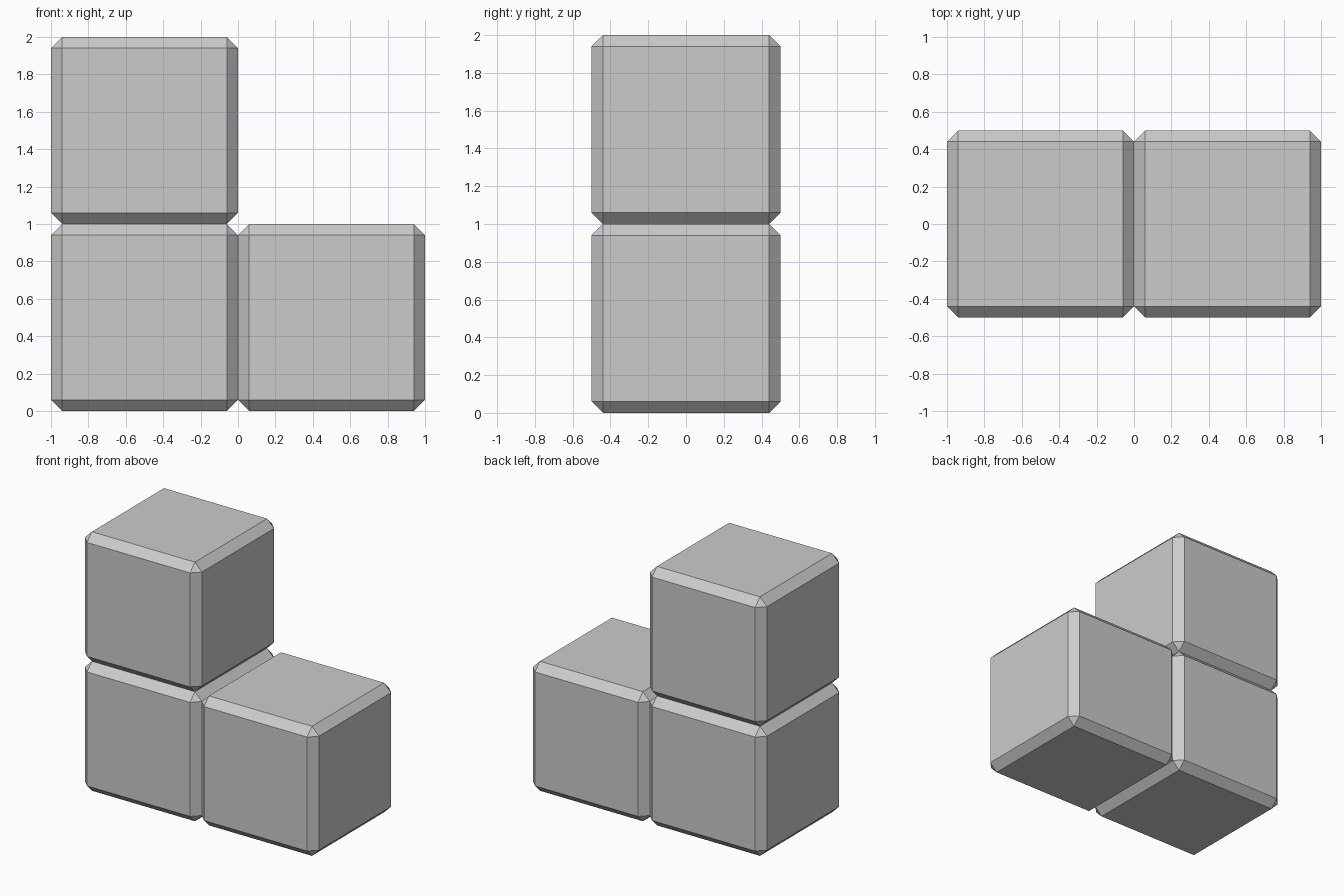
import bpy

if "Cube" in bpy.data.objects:
    bpy.data.objects.remove(bpy.data.objects["Cube"])

CHAMFER = 0.06


def chamfered_cube(name, location):
    bpy.ops.mesh.primitive_cube_add(size=1, location=location)
    cube = bpy.context.object
    cube.name = name
    bevel = cube.modifiers.new("chamfer", 'BEVEL')
    bevel.width = CHAMFER
    bevel.segments = 1
    bevel.limit_method = 'NONE'
    return cube


# Three unit blocks arranged in an L shape
chamfered_cube("corner_block", (-0.5, 0, 0.5))
chamfered_cube("side_block", (0.5, 0, 0.5))
chamfered_cube("top_block", (-0.5, 0, 1.5))
